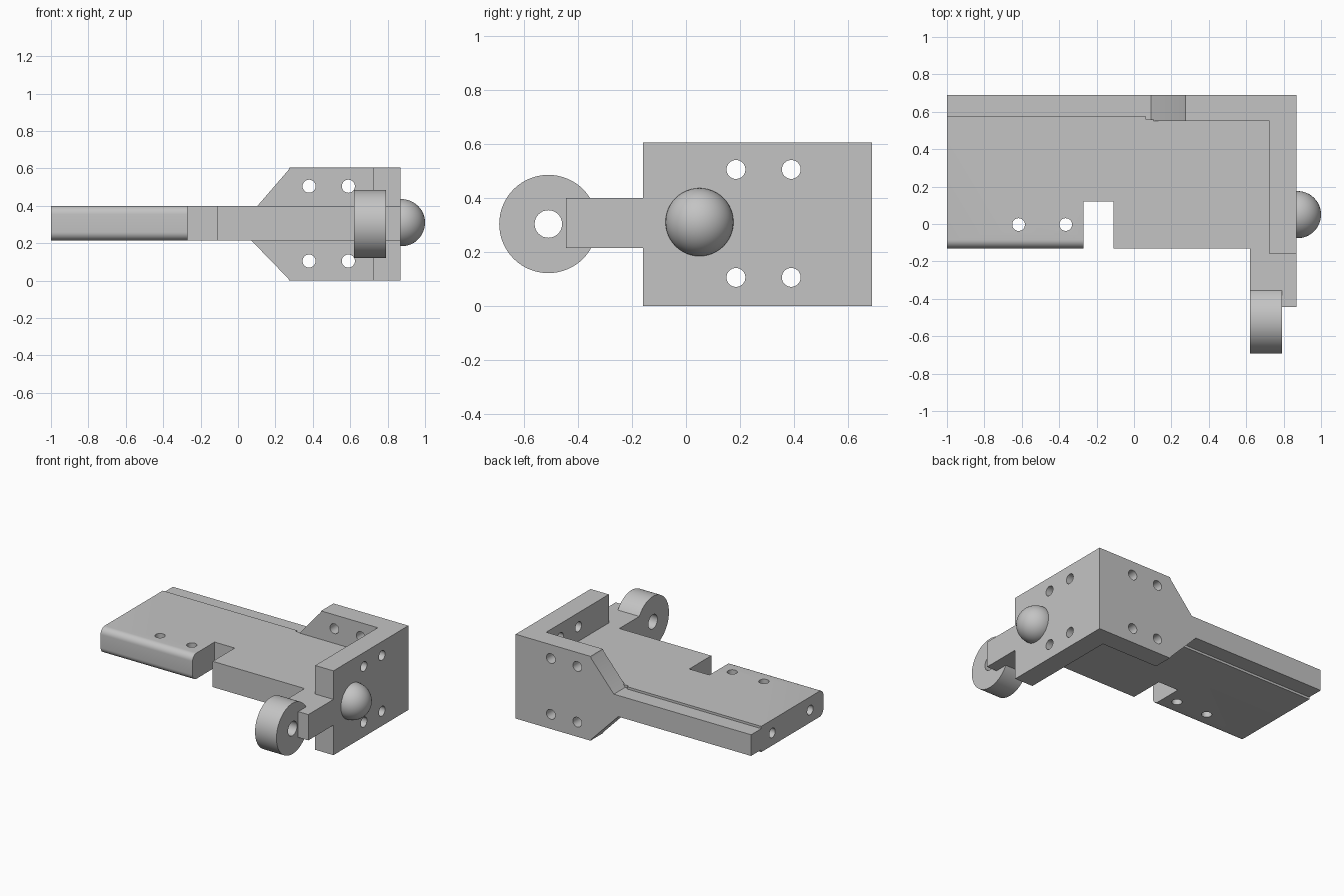
import bpy, bmesh, math
from mathutils import Matrix, Vector

cube = bpy.data.objects.get("Cube")
if cube:
    bpy.data.objects.remove(cube, do_unlink=True)

grey = bpy.data.materials.new("machined grey")
grey.use_nodes = True
COLOUR = (0.55, 0.55, 0.55, 1)
grey.diffuse_color = COLOUR
grey.node_tree.nodes["Principled BSDF"].inputs["Base Color"].default_value = COLOUR

LOW, HIGH, MID = 0.215, 0.40, 0.305   # main plate underside, top, centre height
STEP = 0.0165                         # rear strip is this much thinner per side


def make_object(name, bm):
    bmesh.ops.recalc_face_normals(bm, faces=bm.faces)
    mesh = bpy.data.meshes.new(name)
    bm.to_mesh(mesh)
    bm.free()
    mesh.materials.append(grey)
    obj = bpy.data.objects.new(name, mesh)
    bpy.context.collection.objects.link(obj)
    return obj


def prism(points, axis, start, end):
    """Extrude a flat outline along y or z."""
    bm = bmesh.new()
    place = (lambda a, b: (a, start, b)) if axis == "y" else (lambda a, b: (a, b, start))
    face = bm.faces.new([bm.verts.new(place(a, b)) for a, b in points])
    out = bmesh.ops.extrude_face_region(bm, geom=[face])
    shift = Vector((0, end - start, 0)) if axis == "y" else Vector((0, 0, end - start))
    bmesh.ops.translate(bm, vec=shift,
                        verts=[v for v in out["geom"] if isinstance(v, bmesh.types.BMVert)])
    return bm


def box(x0, x1, y0, y1, z0, z1):
    return prism([(x0, y0), (x1, y0), (x1, y1), (x0, y1)], "z", z0, z1)


def cylinder(bm, centre, axis, radius, length, sides=32):
    turn = {"x": Matrix.Rotation(math.pi / 2, 4, "Y"),
            "y": Matrix.Rotation(math.pi / 2, 4, "X"),
            "z": Matrix.Identity(4)}[axis]
    bmesh.ops.create_cone(bm, cap_ends=True, segments=sides, radius1=radius, radius2=radius,
                          depth=length, matrix=Matrix.Translation(centre) @ turn)


def drill(obj, holes):
    """Cut cylindrical holes given as (centre, axis, radius, length)."""
    for hole in holes:
        bm = bmesh.new()
        cylinder(bm, *hole)
        cutter = make_object("hole_cutter", bm)
        cutter.hide_render = True
        mod = obj.modifiers.new("hole", "BOOLEAN")
        mod.operation, mod.solver, mod.object = "DIFFERENCE", "EXACT", cutter
        bpy.context.view_layer.update()
        mesh = bpy.data.meshes.new_from_object(
            obj.evaluated_get(bpy.context.evaluated_depsgraph_get()))
        obj.modifiers.clear()
        obj.data = mesh
        bpy.data.objects.remove(cutter, do_unlink=True)


def smooth(obj):
    bpy.ops.object.select_all(action="DESELECT")
    obj.select_set(True)
    bpy.context.view_layer.objects.active = obj
    bpy.ops.object.shade_smooth_by_angle(angle=math.radians(30))


# Main plate with front notch and a small relief in the rear edge
bm = prism([(-1, -.13), (-.27, -.13), (-.27, .12), (-.11, .12), (-.11, -.13), (.8, -.13),
            (.8, .56), (.065, .56), (.065, .575), (-1, .575)], "z", LOW, HIGH)
# Rounded long edges on the left-hand front lip
lip = [e for e in bm.edges
       if all(abs(v.co.y + .13) < .001 and v.co.x < -.2 for v in e.verts)
       and abs(e.verts[0].co.z - e.verts[1].co.z) < .001]
bmesh.ops.bevel(bm, geom=lip, offset=.045, segments=8, profile=.5, affect="EDGES")
main_plate = make_object("main_plate", bm)
drill(main_plate, [((x, -.003, MID), "z", .034, .5) for x in (-.617, -.365)]
      + [((-1, y, MID), "x", .034, .4) for y in (.02, .45)])

# Rear wall: thin strip flaring into the tall bracket
rear_wall = make_object("rear_wall", prism(
    [(-1, LOW + STEP), (.055, LOW + STEP), (.27, .01), (.275, 0), (.87, 0), (.87, .605),
     (.275, .605), (.27, .592), (.09, HIGH - STEP), (-1, HIGH - STEP)], "y", .55, .69))
drill(rear_wall, [((x, .62, z), "y", .035, .5) for x in (.38, .59) for z in (.105, .505)])

# Side wall
side_wall = make_object("side_wall", box(.725, .87, -.16, .6, 0, .605))
drill(side_wall, [((.8, y, z), "x", .035, .5) for y in (.185, .39) for z in (.105, .505)])

# Arm reaching forward to the roller, with a longer outer cheek
arm = make_object("roller_arm", prism(
    [(.62, -.1), (.62, -.41), (.79, -.41), (.79, -.445), (.87, -.445), (.87, -.1)],
    "z", LOW, HIGH))

# Roller with a bore
bm = bmesh.new()
cylinder(bm, (.705, -.51, .303), "x", .182, .17, 64)
roller = make_object("roller", bm)
drill(roller, [((.705, -.51, .303), "x", .051, .5)])

# Ball stud on the outside of the side wall
bm = bmesh.new()
bmesh.ops.create_uvsphere(bm, u_segments=48, v_segments=24, radius=.126,
                          matrix=Matrix.Translation((.874, .05, .31)))
ball = make_object("ball_stud", bm)

for part in (main_plate, rear_wall, side_wall, arm, roller, ball):
    smooth(part)
